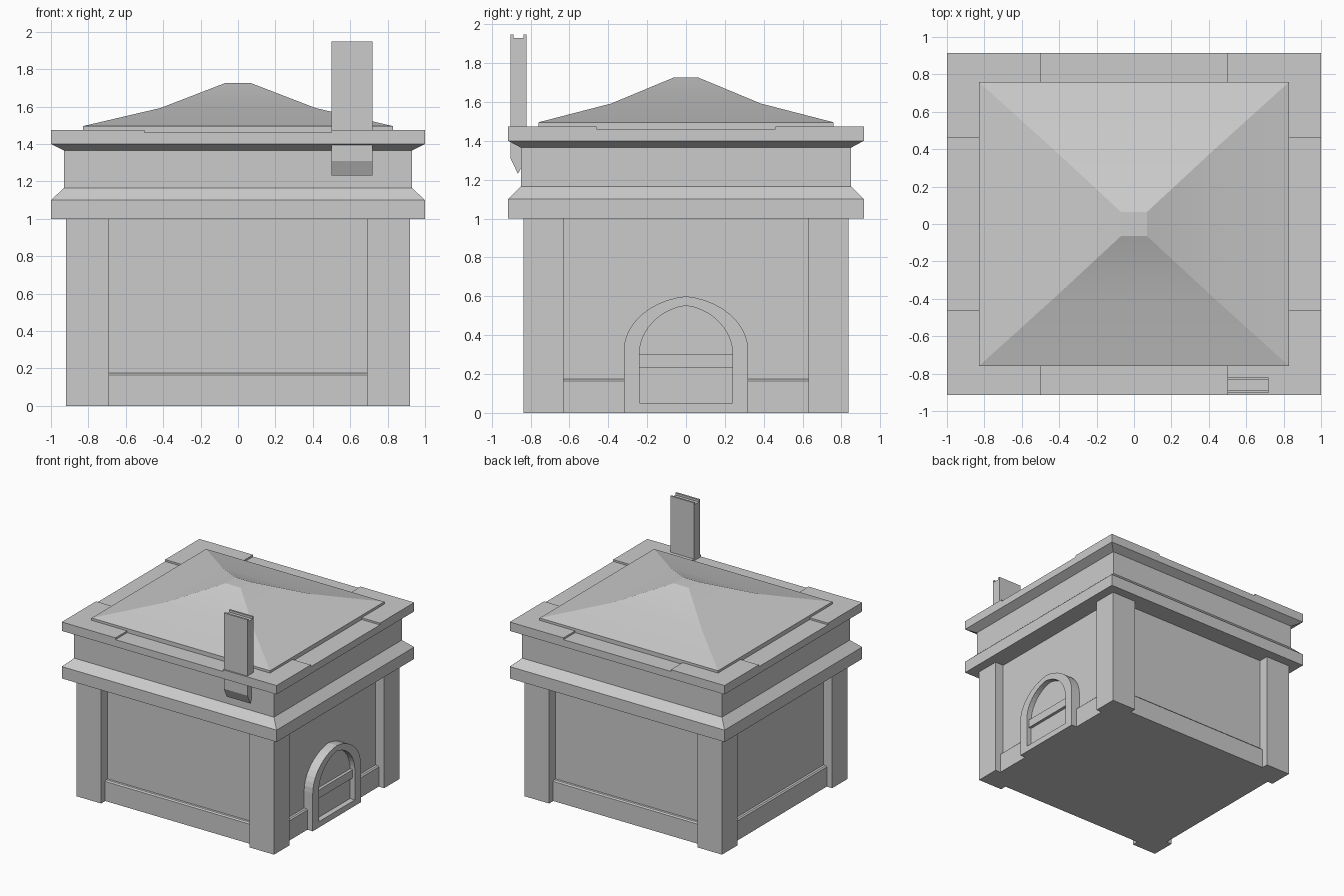
import bpy, bmesh, math

if "Cube" in bpy.data.objects:
    bpy.data.objects.remove(bpy.data.objects["Cube"])


def make(name, verts, faces):
    bm = bmesh.new()
    vs = [bm.verts.new(v) for v in verts]
    for f in faces:
        bm.faces.new([vs[i] for i in f])
    bmesh.ops.recalc_face_normals(bm, faces=bm.faces)
    me = bpy.data.meshes.new(name)
    bm.to_mesh(me)
    bm.free()
    ob = bpy.data.objects.new(name, me)
    bpy.context.collection.objects.link(ob)
    return ob


def rings(name, levels):
    """Stack of centred rectangles (half_x, half_y, z), capped."""
    verts = [(sx * a, sy * b, z) for a, b, z in levels
             for sx, sy in ((-1, -1), (1, -1), (1, 1), (-1, 1))]
    n = len(levels)
    faces = [(0, 1, 2, 3), tuple(4 * n - 4 + i for i in range(4))]
    for k in range(n - 1):
        for i in range(4):
            j = (i + 1) % 4
            faces.append((4 * k + i, 4 * k + j, 4 * k + 4 + j, 4 * k + 4 + i))
    return make(name, verts, faces)


def prism(name, profile, x0, x1):
    """Extrude a (y, z) outline along x."""
    n = len(profile)
    verts = [(x, y, z) for x in (x0, x1) for y, z in profile]
    faces = [tuple(range(n)), tuple(range(n, 2 * n))]
    faces += [(i, (i + 1) % n, n + (i + 1) % n, n + i) for i in range(n)]
    return make(name, verts, faces)


def box(name, x0, x1, y0, y1, z0, z1):
    return prism(name, [(y0, z0), (y1, z0), (y1, z1), (y0, z1)], x0, x1)


def arch(w, z0, spring, rise, steps=20):
    """Slightly pointed arch outline in (y, z)."""
    pts = [(w, z0)]
    for k in range(steps + 1):
        t = math.pi * k / steps
        q = min(t, math.pi - t) / (math.pi / 2)
        pts.append((w * math.cos(t), spring + (rise - 0.05) * math.sin(t) + 0.05 * q))
    return pts + [(-w, z0)]


# Walls and plinth
rings("walls", [(0.84, 0.75, 0), (0.84, 0.75, 1.02)])
rings("plinth", [(0.87, 0.78, 0), (0.87, 0.78, 0.165), (0.86, 0.77, 0.175)])

# Corner pillars and raised parapet corners
for sx in (-1, 1):
    for sy in (-1, 1):
        xs, ys = sorted((sx * 0.69, sx * 0.92)), sorted((sy * 0.63, sy * 0.835))
        box("corner_pillar", *xs, *ys, 0, 1.01)
        xs, ys = sorted((sx * 0.5, sx * 1.0)), sorted((sy * 0.46, sy * 0.915))
        box("parapet_corner", *xs, *ys, 1.4, 1.475)

# Cornice with two projecting bands
rings("cornice", [(1, 0.915, 1.0), (1, 0.915, 1.10), (0.93, 0.85, 1.165),
                  (0.93, 0.85, 1.365), (1, 0.915, 1.40), (1, 0.915, 1.46)])

# Hipped roof with a flared slope
roof = rings("roof", [(0.83, 0.76, 1.45), (0.83, 0.76, 1.495),
                      (0.415, 0.385, 1.592), (0.07, 0.065, 1.725)])
bpy.context.view_layer.objects.active = roof
roof.select_set(True)
bpy.ops.object.shade_smooth_by_angle(angle=math.radians(15))

# Door surround: closed frame between two arch outlines
outer = arch(0.32, 0.0, 0.32, 0.28)
inner = arch(0.24, 0.05, 0.30, 0.252)
n = len(outer)
verts = [(x, y, z) for x in (0.83, 0.92) for o in (outer, inner) for y, z in o]
faces = []
for i in range(n):
    j = (i + 1) % n
    faces += [(i, j, n + j, n + i),
              (2 * n + i, 2 * n + j, 3 * n + j, 3 * n + i),
              (i, j, 2 * n + j, 2 * n + i),
              (n + i, n + j, 3 * n + j, 3 * n + i)]
make("door_surround", verts, faces)

# Door leaf and cross bar
prism("door_leaf", inner, 0.82, 0.875)
box("door_bar", 0.86, 0.90, -0.24, 0.24, 0.23, 0.30)

# Flat chimney with grooved top and wedge foot
prism("chimney", [(-0.865, 1.23), (-0.82, 1.31), (-0.82, 1.948), (-0.835, 1.948),
                  (-0.835, 1.93), (-0.887, 1.93), (-0.887, 1.948), (-0.903, 1.948),
                  (-0.903, 1.31)], 0.5, 0.72)
